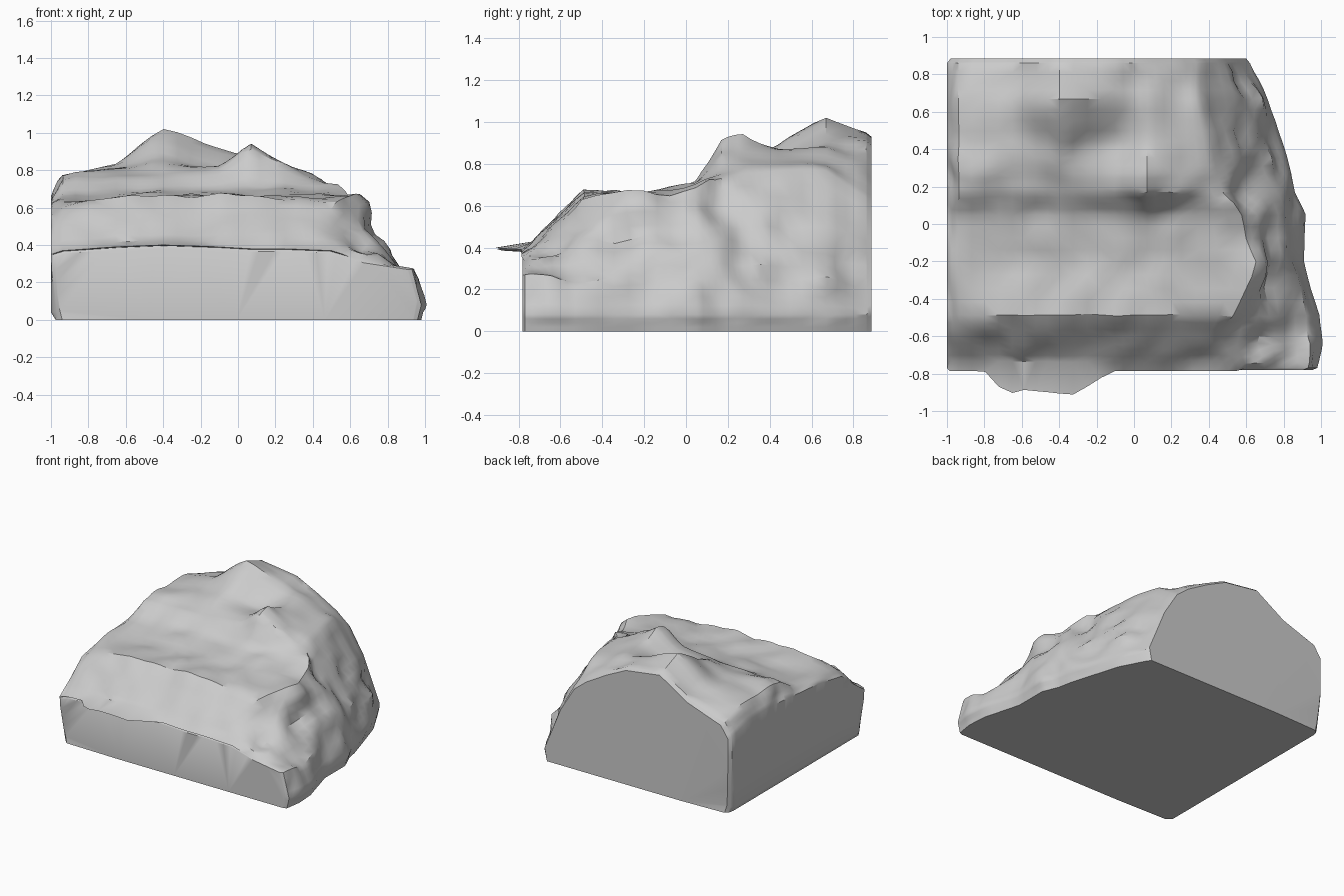
import bpy, bmesh, math
from mathutils import Vector, noise

if "Cube" in bpy.data.objects:
    bpy.data.objects.remove(bpy.data.objects["Cube"])

# Cross-sections from front to back: y, heights at the fixed x columns,
# then (x, z) of the right shoulder, mid flank and foot
COLS = [-1, -.94, -.65, -.4, -.1, .07, .25]
SECTIONS = [
    [-.77, .35, .37, .39, .40, .39, .38, .38, .50, .37, .70, .31, .93, .27],
    [-.64, .44, .49, .51, .51, .51, .54, .51, .42, .50, .66, .36, .95, .27],
    [-.49, .56, .61, .66, .67, .67, .67, .65, .52, .62, .70, .42, .94, .24],
    [-.20, .61, .63, .64, .65, .66, .66, .66, .66, .67, .74, .46, .86, .28],
    [.05, .63, .66, .69, .69, .70, .71, .70, .58, .69, .74, .47, .86, .25],
    [.17, .64, .75, .77, .77, .80, .92, .83, .47, .73, .66, .50, .81, .25],
    [.27, .65, .77, .80, .81, .81, .95, .84, .45, .76, .63, .50, .79, .25],
    [.44, .66, .76, .81, .89, .80, .86, .84, .41, .77, .58, .50, .74, .25],
    [.67, .65, .76, .83, 1.04, .91, .87, .81, .35, .77, .53, .50, .67, .25],
    [.86, .60, .70, .80, .95, .91, .83, .73, .36, .64, .48, .43, .57, .20],
]


def profile(row):
    y, zs, flank = row[0], row[1:8], row[8:]
    pts = [(-.975, y, 0), (-1, y, .04)]
    pts += [(x, y, z) for x, z in zip(COLS, zs)]
    pts += [(flank[i], y, flank[i + 1]) for i in (0, 2, 4)]
    pts += [(flank[4] + .05, y, .08), (flank[4] + .03, y, 0)]
    return [Vector(p) for p in pts]


def inset(ring, y, d):
    """Ring drawn inward by about d, giving worn edges on the end walls."""
    c = sum(ring, Vector()) / len(ring)
    out = []
    for p in ring:
        k = p - c
        dx, dz = max(-1, min(1, k.x * 1.5)), max(-1, min(1, k.z * 5))
        out.append(Vector((p.x - d * dx, y, max(0, p.z - d * dz) if p.z else 0)))
    return out


rings = [profile(r) for r in SECTIONS]
rings.insert(0, inset(rings[0], -.78, .025))
rings.append(inset(rings[-1], .885, .02))

bm = bmesh.new()
grid = [[bm.verts.new(p) for p in ring] for ring in rings]
for a, b in zip(grid, grid[1:]):
    for j in range(len(a)):
        k = (j + 1) % len(a)
        bm.faces.new((a[j], a[k], b[k], b[j]))
bm.faces.new(grid[0])
bm.faces.new(grid[-1][::-1])
bmesh.ops.recalc_face_normals(bm, faces=bm.faces)

# Refine the weathered surface and roughen it, leaving the cut faces flat
bmesh.ops.subdivide_edges(bm, edges=bm.edges[:], cuts=3, use_grid_fill=True)
top = [v for v in bm.verts if v.co.z > .1 and -.74 < v.co.y < .85 and v.co.x > -.99]
for i in range(2):
    bmesh.ops.smooth_vert(bm, verts=top, factor=.2, use_axis_x=True, use_axis_y=True, use_axis_z=True)
bm.normal_update()
for v in bm.verts:
    x, y, z = v.co
    if z > .05 and -.76 < y < .85 and x > -.99:
        rough = (.055 if x > .5 else .022) * min(1, z / .3)
        v.co += v.normal * noise.noise(v.co * 6) * rough
    # Ragged lip projecting over the front wall
    if abs(y + .77) < .001 and z > .35:
        t = max(0, min(1, (x + .8) / .1, (-.1 - x) / .2))
        v.co.y -= t * (.11 + .03 * noise.noise(v.co * 8)) + .015
    # Knocked-off lower corners on the left
    for cy in (-.78, .885):
        short = .07 - (x + 1) - abs(y - cy)
        if short > 0 and z < .3:
            v.co.x += short / 2 * (1 - z / .3)
            v.co.y -= math.copysign(short / 2, cy) * (1 - z / .3)
bmesh.ops.triangulate(bm, faces=bm.faces[:])

mesh = bpy.data.meshes.new("rock")
bm.to_mesh(mesh)
bm.free()
rock = bpy.data.objects.new("rock", mesh)
bpy.context.collection.objects.link(rock)
bpy.context.view_layer.objects.active = rock
rock.select_set(True)
bpy.ops.object.shade_smooth_by_angle(angle=math.radians(35))
